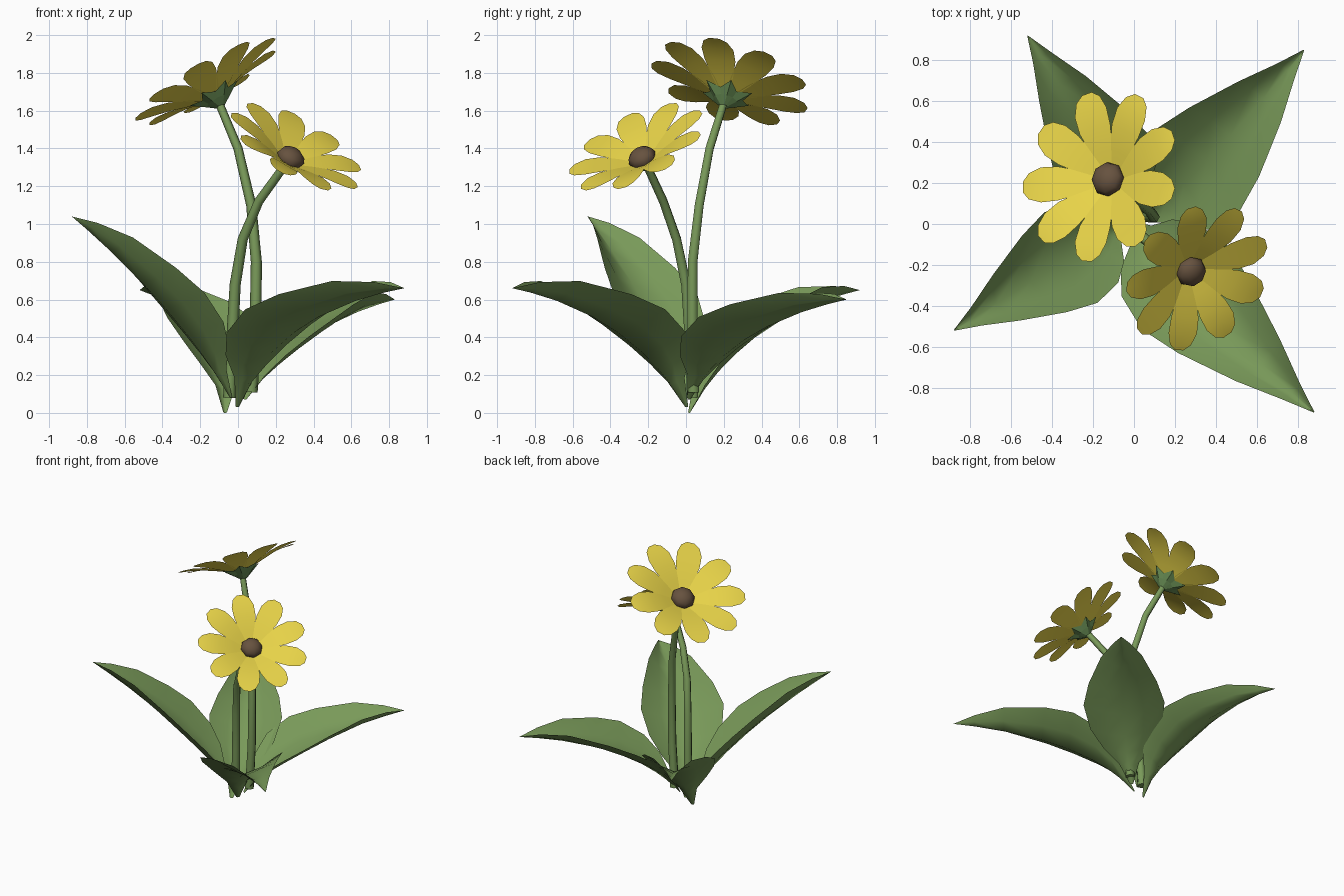
import bpy, bmesh, math
from mathutils import Vector, Matrix

if "Cube" in bpy.data.objects:
    bpy.data.objects.remove(bpy.data.objects["Cube"])


def material(name, rgb):
    m = bpy.data.materials.new(name)
    m.diffuse_color = (*rgb, 1)
    m.use_nodes = True
    m.node_tree.nodes["Principled BSDF"].inputs["Base Color"].default_value = m.diffuse_color
    return m


LEAF = material("leaf green", (0.19, 0.32, 0.10))
SEPAL = material("sepal green", (0.14, 0.27, 0.09))
YELLOW = material("petal yellow", (0.80, 0.65, 0.065))
BROWN = material("disc brown", (0.135, 0.085, 0.05))


def add_object(name, bm, mat, smooth=True):
    me = bpy.data.meshes.new(name)
    bm.to_mesh(me)
    bm.free()
    me.materials.append(mat)
    for p in me.polygons:
        p.use_smooth = smooth
    ob = bpy.data.objects.new(name, me)
    bpy.context.collection.objects.link(ob)
    return ob


def add_grid(bm, rows):
    """Skin a list of equally long point rows."""
    vs = [[bm.verts.new(p) for p in row] for row in rows]
    for a, b in zip(vs, vs[1:]):
        for j in range(len(a) - 1):
            bm.faces.new((a[j], b[j], b[j + 1], a[j + 1]))


# Leaves: cupped blades swept along a curved midrib (position, half width, cup depth)
PROFILE = [(0, 0.012, 0.005), (0.13, 0.07, 0.045), (0.22, 0.17, 0.095),
           (0.33, 0.25, 0.125), (0.48, 0.285, 0.135), (0.62, 0.24, 0.125),
           (0.8, 0.145, 0.105), (0.92, 0.058, 0.055), (1, 0.002, 0)]


def leaf(name, base, tip, reach, height, scale, bend):
    base, tip = Vector(base), Vector(tip)
    d = Vector((tip.x, tip.y, 0)).normalized()
    side = Vector((-d.y, d.x, 0))
    ctrl = d * reach + side * bend + Vector((0, 0, height))
    rows = []
    for t, w, cup in PROFILE:
        p = base * (1 - t) ** 2 + ctrl * 2 * t * (1 - t) + tip * t * t
        tangent = ((ctrl - base) * (1 - t) + (tip - ctrl) * t).normalized()
        up = tangent.cross(side).normalized()
        rows.append([p + scale * (side * w * f + up * cup * abs(f) ** 1.5)
                     for f in (-1, -0.5, 0, 0.5, 1)])
    bm = bmesh.new()
    add_grid(bm, rows)
    add_object(name, bm, LEAF)


leaf("leaf_back_right", (0.04, 0.02, 0.07), (0.83, 0.85, 0.60), 0.37, 0.46, 1.0, -0.07)
leaf("leaf_front_right", (0.0, 0.0, 0.03), (0.88, -0.92, 0.66), 0.34, 0.53, 1.03, -0.07)
leaf("leaf_front_left", (-0.04, 0.0, 0.08), (-0.88, -0.52, 1.04), 0.38, 0.58, 0.9, -0.02)
leaf("leaf_back_left", (-0.07, 0.02, 0.0), (-0.52, 0.92, 0.65), 0.30, 0.50, 0.9, -0.07)


# Stems: six-sided tapering tubes
def stem(name, points):
    pts = [Vector(p) for p in points]
    rows = []
    for i, p in enumerate(pts):
        tan = (pts[min(i + 1, len(pts) - 1)] - pts[max(i - 1, 0)]).normalized()
        u = Vector((0, 1, 0)).cross(tan).normalized()
        v = tan.cross(u)
        r = 0.034 - 0.012 * i / (len(pts) - 1)
        rows.append([p + r * (u * math.cos(a) + v * math.sin(a))
                     for a in [k * math.tau / 6 for k in range(7)]])
    bm = bmesh.new()
    add_grid(bm, rows)
    bmesh.ops.remove_doubles(bm, verts=bm.verts, dist=1e-4)
    bmesh.ops.holes_fill(bm, edges=bm.edges)
    bmesh.ops.recalc_face_normals(bm, faces=bm.faces)
    ob = add_object(name, bm, LEAF)
    bpy.context.view_layer.objects.active = ob
    bpy.ops.object.select_all(action='DESELECT')
    ob.select_set(True)
    bpy.ops.object.shade_smooth_by_angle(angle=math.radians(65))


stem("tall_stem", [(0.07, 0.04, 0.11), (0.093, 0.035, 0.45), (0.097, 0.035, 0.8),
                   (0.07, 0.07, 1.1), (0.0, 0.125, 1.4), (-0.10, 0.20, 1.64)])
stem("short_stem", [(-0.045, 0.035, 0.08), (-0.03, 0.02, 0.4), (-0.015, 0.0, 0.68),
                    (0.025, -0.05, 0.92), (0.11, -0.12, 1.12), (0.255, -0.212, 1.32)])


# Flowers: nine petals, a domed disc and a pointed calyx
def flower(name, centre, normal, scale, phase):
    n = Vector(normal).normalized()
    v = n.cross(Vector((1, 0, 0))).normalized()
    u = v.cross(n)
    frame = Matrix((u, v, n)).transposed().to_4x4()
    frame = Matrix.Translation(centre) @ frame @ Matrix.Scale(scale, 4)

    bm = bmesh.new()
    for k in range(9):
        turn = frame @ Matrix.Rotation(math.radians(phase + 40 * k), 4, 'Z')
        rows = [[turn @ Vector((r, w * f, h)) for f in (-1, 0, 1)]
                for r, w, h in [(0.02, 0.015, 0.0), (0.14, 0.058, 0.05),
                                (0.25, 0.086, 0.088), (0.335, 0.089, 0.106),
                                (0.40, 0.066, 0.112), (0.432, 0.027, 0.112)]]
        add_grid(bm, rows)
    add_object(name + "_petals", bm, YELLOW)

    bm = bmesh.new()
    bmesh.ops.create_uvsphere(bm, u_segments=8, v_segments=6, radius=1, matrix=frame
                              @ Matrix.Translation((0, 0, 0.035))
                              @ Matrix.Diagonal((0.086, 0.086, 0.062, 1)))
    add_object(name + "_disc", bm, BROWN)

    bm = bmesh.new()
    rings = []
    for tip_r, gap_r, tip_h, gap_h in [(0.022, 0.022, -0.045, -0.045),
                                       (0.07, 0.065, -0.012, -0.008),
                                       (0.145, 0.09, 0.04, 0.02)]:
        ring = []
        for k in range(13):
            a = k * math.tau / 12
            r, h = (tip_r, tip_h) if k % 2 == 0 else (gap_r, gap_h)
            ring.append(frame @ Vector((r * math.cos(a), r * math.sin(a), h)))
        rings.append(ring)
    add_grid(bm, rings)
    bmesh.ops.remove_doubles(bm, verts=bm.verts, dist=1e-4)
    bm.normal_update()
    bmesh.ops.reverse_faces(bm, faces=[f for f in bm.faces if f.normal.dot(n) > 0])
    add_object(name + "_calyx", bm, SEPAL, smooth=False)


flower("tall_flower", (-0.11, 0.21, 1.66), (-0.48, 0.24, 0.84), 1.0, 180)
flower("short_flower", (0.265, -0.22, 1.325), (0.45, -0.40, 0.80), 0.9, 175)
